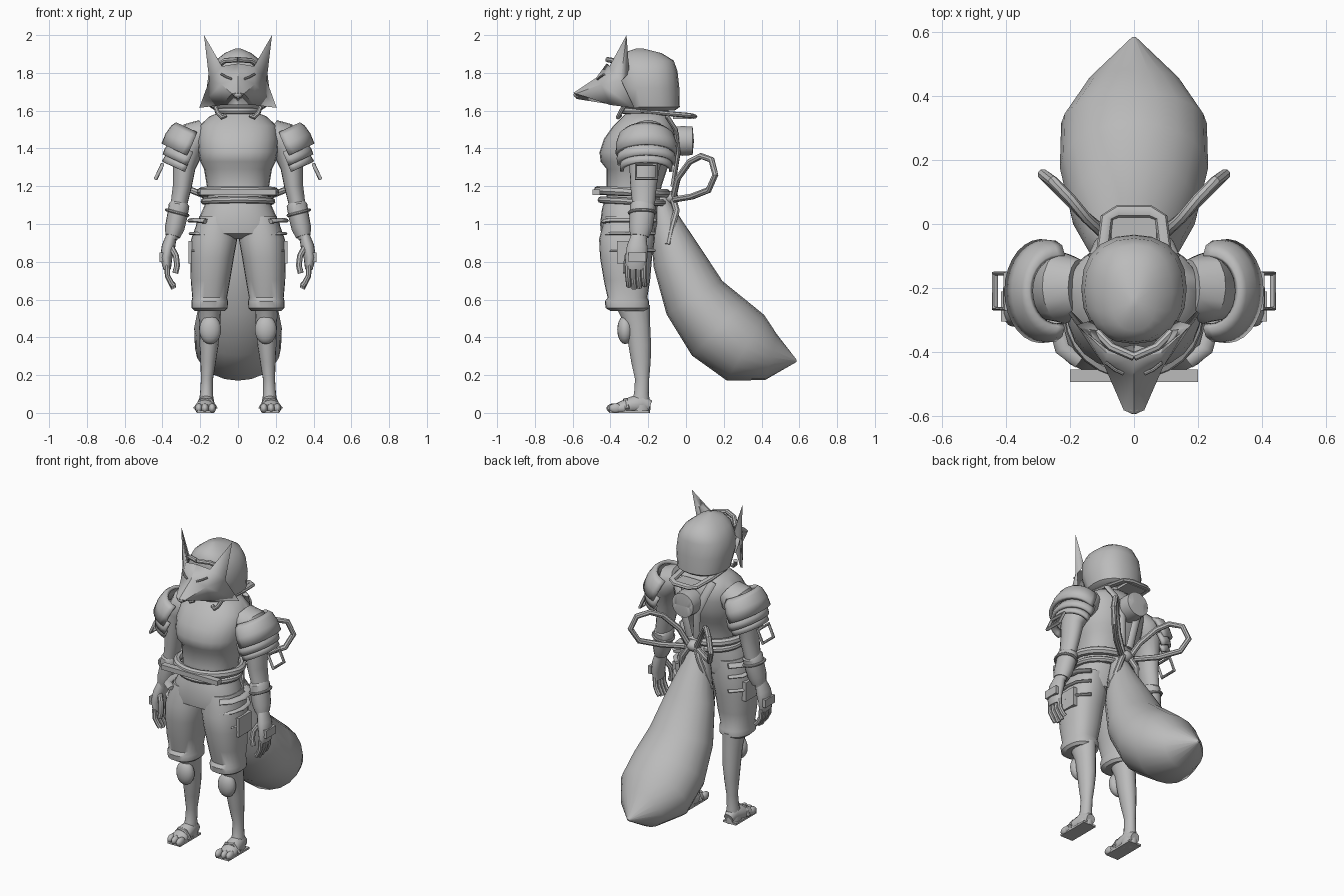
import bpy, bmesh, math
from mathutils import Vector as V

grey = bpy.data.materials.new("plain grey")
grey.diffuse_color = (0.5, 0.5, 0.5, 1)


def finish(name, bm, mirror=False, thick=0):
    for v in bm.verts:
        v.co.z = max(v.co.z, 0)
    bmesh.ops.recalc_face_normals(bm, faces=bm.faces[:])
    me = bpy.data.meshes.new(name)
    bm.to_mesh(me)
    bm.free()
    ob = bpy.data.objects.new(name, me)
    bpy.context.collection.objects.link(ob)
    me.materials.append(grey)
    if thick:
        m = ob.modifiers.new("thickness", 'SOLIDIFY')
        m.thickness = thick
        m.offset = -1
    if mirror:
        ob.modifiers.new("mirror", 'MIRROR').use_clip = True
    return ob


def sweep(name, st, n=16, ref=(1, 0, 0), flat=False, closed=False, mirror=False, e=2.0):
    """Skin stations (x, y, z, ru, rv); rings follow the path or stay horizontal."""
    bm = bmesh.new()
    P = [V(s[:3]) for s in st]
    u, rings, k = V(ref), [], len(st)
    for i, s in enumerate(st):
        a = P[(i - 1) % k] if closed else P[max(i - 1, 0)]
        b = P[(i + 1) % k] if closed else P[min(i + 1, k - 1)]
        t = V((0, 0, 1)) if flat else (b - a).normalized()
        u = (u - t * u.dot(t)).normalized()
        w = t.cross(u)
        ring = []
        for j in range(n):
            c, d = math.cos(2 * math.pi * j / n), math.sin(2 * math.pi * j / n)
            c = math.copysign(abs(c) ** (2 / e), c)
            d = math.copysign(abs(d) ** (2 / e), d)
            ring.append(bm.verts.new(P[i] + u * c * s[3] + w * d * s[4]))
        rings.append(ring)
    for i in range(k if closed else k - 1):
        A, B = rings[i], rings[(i + 1) % k]
        for j in range(n):
            bm.faces.new((A[j], A[(j + 1) % n], B[(j + 1) % n], B[j]))
    if not closed:
        bm.faces.new(rings[0])
        bm.faces.new(rings[-1])
    return finish(name, bm, mirror)


def body(name, rows, mirror=False, e=2.3, n=24):
    """Horizontal rings given as (z, centre x, half width, y front, y back)."""
    return sweep(name, [(cx, (f + b) / 2, z, rx, (b - f) / 2) for z, cx, rx, f, b in rows],
                 n, flat=True, mirror=mirror, e=e)


def rope(name, pts, r, mirror=False, closed=False, rv=None, ref=(0.3, 0.2, 1)):
    return sweep(name, [(*p, r, rv or r) for p in pts], 8, ref, closed=closed, mirror=mirror)


def ball(name, c, s, mirror=False):
    bm = bmesh.new()
    bmesh.ops.create_uvsphere(bm, u_segments=16, v_segments=10, radius=1)
    for v in bm.verts:
        v.co = V([v.co[i] * s[i] + c[i] for i in range(3)])
    return finish(name, bm, mirror)


def box(name, c, s, mirror=False):
    bm = bmesh.new()
    bmesh.ops.create_cube(bm, size=1)
    for v in bm.verts:
        v.co = V([v.co[i] * s[i] + c[i] for i in range(3)])
    return finish(name, bm, mirror)


# torso, trousers, legs
body("torso", [(1.10, 0, .16, -.42, -.14), (1.2, 0, .165, -.42, -.13), (1.29, 0, .18, -.42, -.1),
               (1.33, 0, .2, -.452, -.08), (1.38, 0, .21, -.458, -.065), (1.45, 0, .215, -.435, -.055),
               (1.52, 0, .205, -.385, -.06), (1.57, 0, .15, -.335, -.09), (1.59, 0, .1, -.31, -.11),
               (1.66, 0, .085, -.29, -.12)])
body("trouser_hips", [(1.13, 0, .165, -.43, -.14), (1.08, 0, .185, -.445, -.15), (1.0, 0, .222, -.455, -.15),
                      (.95, 0, .22, -.45, -.16), (.92, 0, .14, -.39, -.21)])
body("trouser_leg", [(1.04, .11, .095, -.43, -.17), (.92, .126, .122, -.46, -.165), (.82, .137, .115, -.455, -.18),
                     (.7, .146, .104, -.435, -.19), (.61, .15, .092, -.415, -.205), (.59, .15, .097, -.43, -.195),
                     (.555, .15, .095, -.425, -.195), (.54, .15, .08, -.4, -.21)], True)
body("shin", [(.57, .15, .062, -.375, -.19), (.47, .15, .056, -.325, -.19), (.36, .153, .05, -.305, -.185),
              (.27, .158, .041, -.29, -.187), (.18, .164, .032, -.27, -.195), (.1, .167, .034, -.275, -.197),
              (.04, .168, .044, -.3, -.188), (0, .168, .042, -.3, -.19)], True, 2, 16)
sweep("foot", [(.168, -.19, .035, .03, .03), (.168, -.23, .05, .043, .055), (.17, -.29, .04, .048, .045),
               (.174, -.345, .025, .053, .035), (.174, -.375, .02, .048, .025)], mirror=True)
for i, x in enumerate((.137, .175, .207)):
    ball(f"toe_{i}", (x, -.385 + i * .006, .024), (.02, .036, .026), True)
box("sandal_sole", (.172, -.3, .006), (.09, .21, .012), True)
rope("foot_strap", [(.118, -.32, .02), (.145, -.325, .065), (.19, -.32, .07), (.228, -.31, .02)], .012, True)
ball("knee_pad", (.147, -.322, .44), (.058, .042, .076), True)
for i, (z, r) in enumerate(((1.02, .012), (.95, .008), (.86, .008))):
    rope(f"thigh_strap_{i}", [(.17, -.43, z - .005), (.225, -.39, z), (.246, -.31, z),
                              (.235, -.23, z), (.18, -.17, z)], r, True, rv=r * 2, ref=(0, -.3, 1))
box("thigh_pocket", (.246, -.3, .85), (.03, .13, .12), True)

# belt ropes and bow at the back
for nm, z, rx, ry, r in (("belt_rope_upper", 1.17, .195, .18, .024), ("belt_rope_lower", 1.12, .18, .165, .018)):
    rope(nm, [(rx * math.cos(a * math.pi / 12), -.285 + ry * math.sin(a * math.pi / 12),
               z - .008 * math.sin(a * math.pi / 12)) for a in range(24)], r, closed=True)
box("belt_bar", (0, -.475, 1.168), (.4, .04, .03))
ball("bow_knot", (0, -.08, 1.14), (.045, .04, .035))
rope("bow_loop", [(.02, -.07, 1.13), (.08, -.045, 1.24), (.15, .02, 1.33), (.2, .08, 1.36), (.255, .135, 1.34),
                  (.285, .155, 1.26), (.25, .12, 1.18), (.16, .03, 1.145), (.05, -.06, 1.13)], .017, True)
rope("bow_end", [(.02, -.07, 1.14), (.06, -.05, 1.07), (.08, -.075, .98), (.11, -.095, .89)], .018, True)

# bushy tail
sweep("tail", [(0, -.14, 1.16, .04, .03), (0, -.105, 1.0, .09, .085), (0, -.045, .82, .15, .135),
               (0, .045, .61, .2, .172), (0, .175, .45, .232, .205), (0, .315, .345, .228, .2),
               (0, .45, .295, .145, .125), (0, .585, .275, .006, .006)], 20)

# arms and hands
sweep("arm", [(.17, -.2, 1.49, .07, .09), (.22, -.2, 1.46, .095, .112), (.26, -.205, 1.4, .08, .1),
              (.285, -.22, 1.3, .06, .08), (.295, -.225, 1.2, .05, .07), (.31, -.225, 1.12, .045, .062),
              (.335, -.24, 1.0, .045, .055), (.352, -.25, .92, .03, .042)], mirror=True)
sweep("bracer", [(.308, -.225, 1.12, .04, .05), (.312, -.228, 1.1, .055, .068), (.32, -.232, 1.05, .054, .066),
                 (.335, -.24, .98, .052, .062), (.346, -.246, .935, .04, .05)], mirror=True)
rope("bracer_band", [(.322 + .057 * math.cos(a), -.232 + .069 * math.sin(a), 1.06 + .015 * math.cos(a))
                     for a in [i * math.pi / 8 for i in range(16)]], .008, True, True)
sweep("palm", [(.352, -.25, .94, .028, .04), (.368, -.258, .88, .036, .055), (.38, -.263, .82, .032, .058),
               (.375, -.266, .76, .02, .052)], mirror=True)
for i in range(4):
    y = -.308 + i * .028
    rope(f"finger_{i}", [(.376, y, .78), (.373, y, .725), (.355, y + .004, .69),
                         (.34, y + .006, .655 + .012 * abs(i - 1.3))], .0145, True)
rope("thumb", [(.355, -.285, .88), (.328, -.31, .83), (.322, -.317, .78), (.332, -.318, .74)], .016, True)
box("knuckle_plate", (.405, -.258, .825), (.022, .095, .05), True)

# layered shoulder armour: open arcs round the tilted arm axis
d, u = V((.42, 0, -.907)), V((.907, 0, .42))


def shell(name, c, prof, thick):
    bm = bmesh.new()
    rows = [[bm.verts.new(V(c) + d * s + u * (a * math.cos(t)) + V((0, b * math.sin(t), 0)))
             for t in [math.radians(-100 + i * 12.5) for i in range(17)]] for s, a, b in prof]
    for A, B in zip(rows, rows[1:]):
        for j in range(16):
            bm.faces.new((A[j], A[j + 1], B[j + 1], B[j]))
    finish(name, bm, True, thick)


shell("shoulder_plate_upper", (.235, -.21, 1.49),
      [(-.005, .105, .115), (.02, .12, .145), (.07, .13, .16), (.13, .128, .163)], .022)
shell("shoulder_plate_middle", (.255, -.21, 1.39), [(0, .115, .148), (.05, .125, .158), (.08, .122, .153)], .02)
shell("shoulder_plate_lower", (.28, -.21, 1.325), [(0, .11, .138), (.045, .115, .14)], .018)
rope("shoulder_ring", [(.40, -.265, 1.315), (.435, -.265, 1.24), (.435, -.155, 1.24), (.40, -.155, 1.315)],
     .01, True, True)

# back gear: collar strap, harness and round drum
rope("collar_strap", [(.105, -.24, 1.6), (.1, -.1, 1.585), (.085, .02, 1.575), (.05, .04, 1.57),
                      (-.05, .04, 1.57), (-.085, .02, 1.575), (-.1, -.1, 1.585), (-.105, -.24, 1.6)],
     .013, rv=.02, ref=(0, 0, 1))
box("collar_plate", (0, -.02, 1.565), (.14, .1, .016))
rope("harness_strap", [(.12, -.1, 1.57), (.1, -.055, 1.5), (.05, -.04, 1.38), (.025, -.07, 1.2)],
     .012, True, rv=.025, ref=(0, 1, 0))
sweep("back_drum", [(0, -.1, 1.44, .07, .07), (0, -.02, 1.44, .08, .08), (0, .035, 1.44, .076, .076),
                    (0, .042, 1.44, .06, .06), (0, .035, 1.44, .038, .038), (0, .005, 1.44, .03, .03)], 18)
ball("drum_hub", (0, .012, 1.44), (.018, .018, .018))

# hood
body("hood", [(1.6, 0, .12, -.31, -.06), (1.62, 0, .15, -.335, -.033), (1.72, 0, .165, -.37, -.035),
              (1.81, 0, .155, -.375, -.045), (1.865, 0, .12, -.37, -.065), (1.905, 0, .07, -.335, -.13),
              (1.93, 0, .012, -.26, -.23)], n=20)
rope("hood_brim", [(0, -.415, 1.87), (.07, -.385, 1.865), (.115, -.34, 1.83)], .014, True)
rope("hood_cord", [(.12, -.33, 1.62), (.105, -.35, 1.585), (.085, -.36, 1.565), (.065, -.35, 1.575)], .012, True)
rope("neck_scarf", [(.105 * math.cos(i * math.pi / 8), -.22 + .11 * math.sin(i * math.pi / 8), 1.6)
                    for i in range(16)], .018, closed=True)

# faceted animal mask with ears
pts = dict(A=(0, -.42, 1.85), B=(0, -.475, 1.775), C=(0, -.595, 1.695), N=(.032, -.583, 1.69),
           D=(0, -.58, 1.662), E=(0, -.38, 1.63), F=(.085, -.405, 1.835), G=(.18, -.315, 2.0),
           H=(.152, -.345, 1.76), J=(.205, -.28, 1.615), K=(.085, -.4, 1.63), M=(.09, -.45, 1.74),
           P=(.125, -.3, 1.8))
bm = bmesh.new()
vs = {k: bm.verts.new(p) for k, p in pts.items()}
for f in "ABMF FMH FHG BCNM MJH CDN NDEK MNK MKJ GHP GPF".split():
    bm.faces.new([vs[c] for c in f])
finish("mask", bm, True, .012)
rope("mask_eye", [(.034, -.468, 1.768), (.06, -.456, 1.778), (.088, -.434, 1.793)], .006, True)
ball("mask_nose", (0, -.575, 1.685), (.024, .02, .018))

# smooth the rounded parts, keep creases crisp
bpy.ops.object.select_all(action='SELECT')
bpy.context.view_layer.objects.active = bpy.data.objects["torso"]
bpy.ops.object.shade_smooth_by_angle(angle=math.radians(40))
